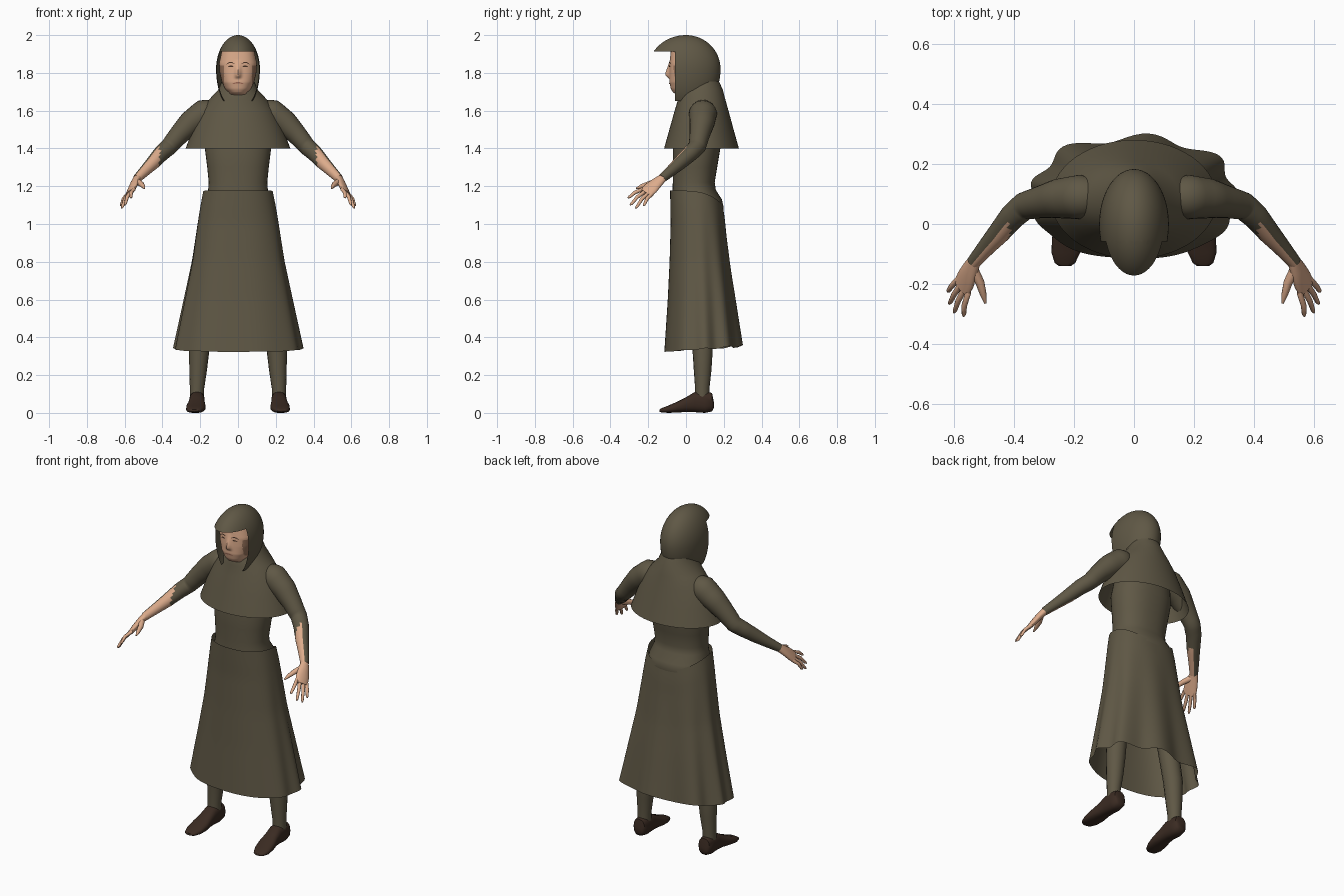
import bpy, bmesh, math
from mathutils import Vector

cube = bpy.data.objects.get("Cube")
if cube:
    bpy.data.objects.remove(cube, do_unlink=True)


def material(name, rgb):
    m = bpy.data.materials.new(name)
    m.use_nodes = True
    m.diffuse_color = (*rgb, 1)
    bsdf = next(n for n in m.node_tree.nodes if n.type == 'BSDF_PRINCIPLED')
    bsdf.inputs["Base Color"].default_value = (*rgb, 1)
    bsdf.inputs["Roughness"].default_value = 0.9
    return m


CLOTH = material("olive wool", (0.115, 0.097, 0.06))
SKIN = material("skin", (0.72, 0.41, 0.26))
LEATHER = material("dark leather", (0.043, 0.024, 0.016))
HAIR = material("dark brown hair", (0.06, 0.03, 0.018))
LIPS = material("lips", (0.40, 0.17, 0.11))
STUBBLE = material("stubble", (0.33, 0.18, 0.11))


def finish(name, bm, mats, angle=50):
    me = bpy.data.meshes.new(name)
    bm.to_mesh(me)
    bm.free()
    ob = bpy.data.objects.new(name, me)
    bpy.context.collection.objects.link(ob)
    for m in mats:
        me.materials.append(m)
    bpy.ops.object.select_all(action='DESELECT')
    ob.select_set(True)
    bpy.context.view_layer.objects.active = ob
    bpy.ops.object.shade_smooth_by_angle(angle=math.radians(angle))


def loft(name, rings, mats, caps=True, rule=None):
    """Skin closed rings of points; rule picks a material for each face."""
    bm = bmesh.new()
    rows = [[bm.verts.new(p) for p in r] for r in rings]
    n = len(rows[0])
    for a, b in zip(rows, rows[1:]):
        for i in range(n):
            j = (i + 1) % n
            bm.faces.new((a[i], a[j], b[j], b[i]))
    if caps:
        bm.faces.new(rows[0])
        bm.faces.new(rows[-1])
        bmesh.ops.recalc_face_normals(bm, faces=bm.faces)
    bm.normal_update()
    if rule:
        for f in bm.faces:
            f.material_index = rule(f.calc_center_median(), f.normal)
    finish(name, bm, mats)


def power(v, p):
    return math.copysign(abs(v) ** p, v)


def level(z, rx, front, back, n=40, p=1.0):
    """Horizontal rounded ring spanning front..back in y."""
    out = []
    for i in range(n):
        a = math.tau * i / n
        out.append(Vector((rx * power(math.cos(a), p),
                           (front + back) / 2 + (back - front) / 2 * power(math.sin(a), p), z)))
    return out


def tube(name, path, mats, wide=(0, 1, .3), n=16, rule=None):
    """Tube through (x, y, z, radius_a, radius_b) stations."""
    pts = [Vector(s[:3]) for s in path]
    rings = []
    for i, s in enumerate(path):
        d = (pts[min(i + 1, len(pts) - 1)] - pts[max(i - 1, 0)]).normalized()
        u = Vector(wide)
        u = (u - d * u.dot(d)).normalized()
        v = d.cross(u)
        rb = s[4] if len(s) > 4 else s[3]
        rings.append([pts[i] + u * s[3] * math.cos(math.tau * k / n)
                      + v * rb * math.sin(math.tau * k / n) for k in range(n)])
    loft(name, rings, mats, rule=rule)


def lerp_table(table, z):
    for a, b in zip(table, table[1:]):
        if a[0] <= z <= b[0]:
            t = (z - a[0]) / (b[0] - a[0])
            return [p + (q - p) * t for p, q in zip(a, b)]
    return table[-1]


# Head: neck, jaw, cheeks, brow, with a nose pushed out of the face
HEAD = [(1.60, .06, -.02, .10), (1.68, .055, -.03, .10), (1.695, .05, -.068, .10),
        (1.715, .068, -.08, .10), (1.75, .085, -.088, .10), (1.80, .097, -.088, .10),
        (1.85, .10, -.087, .09), (1.92, .085, -.08, .06), (1.96, .045, -.05, .04)]
NOSE = [(1.60, 0), (1.768, 0), (1.785, .02), (1.80, .021), (1.85, .004), (1.87, 0), (2, 0)]
FACE_P = 0.82
head_rings = []
for i in range(61):
    row = level(*lerp_table(HEAD, 1.60 + .006 * i), n=120, p=FACE_P)
    for p in row:
        if p.y < 0:
            p.y -= lerp_table(NOSE, p.z)[1] * math.exp(-(p.x / .015) ** 2)
    head_rings.append(row)
loft("head", head_rings, [SKIN, STUBBLE],
     rule=lambda c, n: int(abs(c.x) > .074 and 1.73 < c.z < 1.84))


def face_y(x, z):
    _, rx, f, b = lerp_table(HEAD, z)
    s = math.sqrt(max(0, 1 - min(1, abs(x) / rx) ** (2 / FACE_P)))
    return (f + b) / 2 - (b - f) / 2 * s ** FACE_P


def decal(name, pts, half, mat):
    """Thin painted strip that follows the face."""
    bm = bmesh.new()
    cols = []
    for i, (x, z) in enumerate(sorted(pts)):
        h = half * (0.35 if i in (0, len(pts) - 1) else 1)
        cols.append([bm.verts.new((x, face_y(x, zz) - .004, zz)) for zz in (z - h, z + h)])
    for a, b in zip(cols, cols[1:]):
        bm.faces.new((a[0], b[0], b[1], a[1]))
    finish(name, bm, [mat])


for s, side in ((1, "left"), (-1, "right")):
    decal(side + "_eyebrow", [(s * x, z) for x, z in ((.018, 1.848), (.032, 1.855), (.048, 1.854), (.062, 1.844))], .003, HAIR)
    decal(side + "_eye", [(s * x, z) for x, z in ((.024, 1.832), (.032, 1.836), (.043, 1.836), (.053, 1.832))], .0035, HAIR)
decal("mouth", [(-.028, 1.743), (-.01, 1.747), (.01, 1.747), (.028, 1.743)], .004, LIPS)

# Hood: egg shape with a face opening under a projecting brim
bm = bmesh.new()
bmesh.ops.create_uvsphere(bm, u_segments=48, v_segments=32, radius=1)
for v in bm.verts:
    v.co = Vector((v.co.x * .116, v.co.y * (.20 if v.co.y < 0 else .183),
                   1.82 + v.co.z * (.18 if v.co.z > 0 else .23)))
BRIM, EDGE, TIP = 1.912, -.058, 1.65
for co, no in (((0, 0, BRIM), (0, 0, 1)), ((0, EDGE, 0), (0, 1, 0)), ((0, 0, TIP), (0, 0, 1))):
    bmesh.ops.bisect_plane(bm, geom=bm.verts[:] + bm.edges[:] + bm.faces[:], plane_co=co, plane_no=no)
gone = []
for f in bm.faces:
    c = f.calc_center_median()
    if c.z < TIP or (c.z < BRIM and c.y < EDGE):
        gone.append(f)
bmesh.ops.delete(bm, geom=gone, context='FACES')
finish("hood", bm, [CLOTH])

# Shoulder cape
CAPE = [(1.40, .277, -.116, .28), (1.50, .24, -.088, .252), (1.60, .195, -.06, .225),
        (1.66, .152, -.042, .208), (1.71, .105, -.035, .195), (1.755, .085, 0, .175)]
loft("cape", [level(*r, n=56) for r in CAPE], [CLOTH], caps=False)

# Tunic body, with the seat swelling over the skirt's low back edge
TORSO = [(.98, .17, -.06, .17), (1.09, .18, -.074, .199), (1.13, .174, -.074, .19), (1.18, .158, -.071, .158),
         (1.22, .155, -.07, .152), (1.30, .163, -.07, .165), (1.42, .178, -.07, .185),
         (1.55, .16, -.045, .19), (1.66, .08, 0, .15)]
loft("tunic", [level(*r, p=.88) for r in TORSO], [CLOTH])

# Skirt: flared, with folds growing toward the hem and the back
SKIRT = [(0, .336, -.115, .288), (.32, .283, -.097, .257), (.56, .243, -.087, .232),
         (.8, .214, -.081, .212), (.91, .199, -.083, .205), (1, .184, -.084, .196)]
rings = []
for k in range(25):
    t, rx, f, b = lerp_table(SKIRT, k / 24)
    ring = []
    for p in level(0, rx, f, b, n=120, p=.88):
        mid = (f + b) / 2
        a = math.atan2((p.y - mid) / (b - f), p.x / (2 * rx))
        rear = 0.5 + 0.5 * math.sin(a)
        fold = (1 - t) ** 1.1 * (.006 + .065 * rear ** 1.3) * math.cos(9 * a + .8 * math.sin(2 * a) - .6)
        q = Vector((p.x * (1 + fold), mid + (p.y - mid) * (1 + fold), 0))
        hem = .323 + .03 * rear + .1 * fold
        top = 1.177 - .085 * rear ** 4
        q.z = hem + (top - hem) * t
        ring.append(q)
    rings.append(ring)
loft("skirt", rings, [CLOTH], caps=False)

for s, side in ((1, "left"), (-1, "right")):
    # Arm: the sleeve leaves the inner forearm bare
    arm = [(.12, .09, 1.595, .06), (.18, .09, 1.585, .074), (.25, .085, 1.535, .066),
           (.31, .073, 1.475, .054), (.365, .06, 1.41, .046), (.405, .025, 1.375, .043),
           (.45, -.03, 1.325, .037), (.49, -.075, 1.285, .030), (.535, -.128, 1.24, .023)]
    fine = []
    for a, b in zip(arm, arm[1:]):
        fine += [[p + (q - p) * i / 4 for p, q in zip(a, b)] for i in range(4)]
    fine.append(arm[-1])
    inner = Vector((-s * .5, -.8, -.25))
    tube(side + "_arm", [(s * p[0], *p[1:]) for p in fine], [CLOTH, SKIN], n=24,
         rule=lambda c, n: int(abs(c.x) > .415 and n.dot(inner) > 0))

    # Hand: flat palm, four fingers and a thumb
    across = Vector((s * .49, .78, -.39))
    palm = [(.53, -.12, 1.246, .022, .021), (.545, -.15, 1.222, .032, .019),
            (.56, -.185, 1.19, .041, .017), (.574, -.214, 1.163, .040, .012)]
    tube(side + "_palm", [(s * p[0], *p[1:]) for p in palm], [SKIN], wide=across)
    knuckle = Vector((s * .567, -.203, 1.172))
    tips = {"index": (.568, -.308, 1.138), "middle": (.60, -.296, 1.10),
            "ring": (.616, -.267, 1.083), "little": (.621, -.226, 1.096)}
    for i, (finger, tip) in enumerate(tips.items()):
        base = knuckle + across * (-.031 + .0205 * i)
        end = Vector((s * tip[0], *tip[1:]))
        bend = base.lerp(end, .5) + Vector((s * .005, -.003, .006))
        tube(f"{side}_{finger}_finger", [(*base, .0105), (*bend, .0095),
             (*base.lerp(end, .9), .0075), (*end, .003)], [SKIN], n=10)
    tube(side + "_thumb", [(s * .537, -.15, 1.228, .018), (s * .513, -.195, 1.212, .015),
         (s * .502, -.235, 1.20, .011), (s * .495, -.264, 1.188, .004)], [SKIN], n=10)

    # Leg
    tube(side + "_leg", [(s * x, y, z, r) for x, y, z, r in (
        (.217, .086, .05, .038), (.217, .086, .13, .038), (.211, .088, .23, .047), (.205, .088, .34, .054),
        (.18, .075, .55, .058), (.13, .065, .85, .075), (.10, .06, 1.05, .07))], [CLOTH])

    # Shoe: sections from heel to toe (y, centre x, half width, sole, top)
    shoe = [(.147, .217, .022, .025, .06), (.138, .217, .036, .008, .105), (.10, .217, .041, 0, .115),
            (.045, .217, .041, .004, .11), (.0, .219, .044, .005, .083), (-.045, .222, .051, .002, .06),
            (-.095, .227, .048, 0, .038), (-.13, .23, .034, .003, .025), (-.14, .23, .02, .006, .018)]
    loft(side + "_shoe", [[Vector((s * (cx + w * power(math.cos(math.tau * k / 20), .75)), y,
         (lo + hi) / 2 + (hi - lo) / 2 * power(math.sin(math.tau * k / 20), .8))) for k in range(20)]
         for y, cx, w, lo, hi in shoe], [LEATHER])
